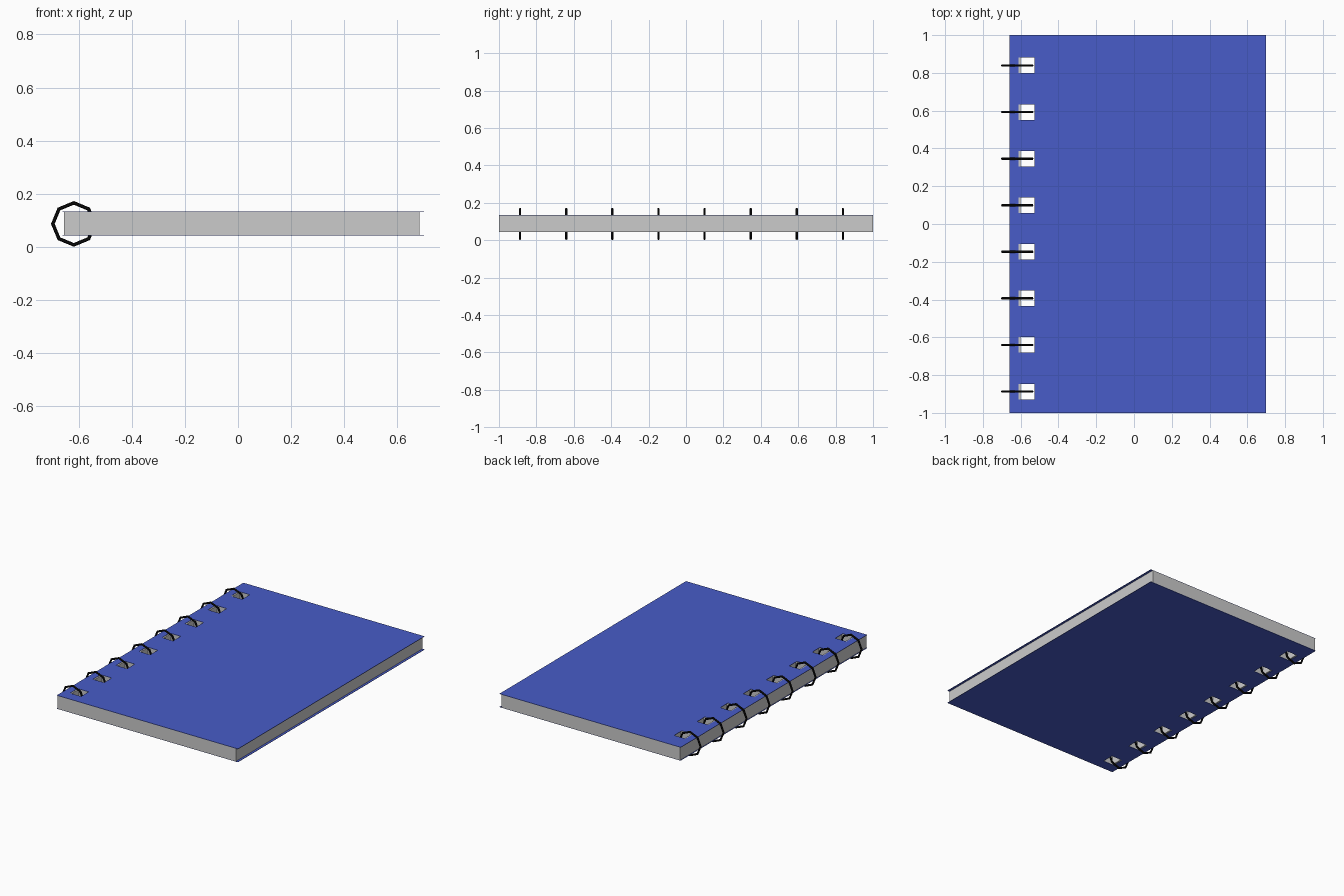
import bpy, bmesh
from math import pi

if "Cube" in bpy.data.objects:
    bpy.data.objects.remove(bpy.data.objects["Cube"])

RINGS = 8
PITCH = 0.2466
Y0 = -0.887            # first ring position
HOLE_HALF = 0.041      # half height of a punched hole


def material(name, rgb):
    m = bpy.data.materials.new(name)
    m.diffuse_color = (*rgb, 1)
    m.use_nodes = True
    m.node_tree.nodes["Principled BSDF"].inputs["Base Color"].default_value = m.diffuse_color
    return m


blue = material("cover_blue", (0.065, 0.107, 0.58))
black = material("wire_black", (0.004, 0.004, 0.004))
ring_y = [Y0 + i * PITCH for i in range(RINGS)]


def punched_slab(name, xs, z0, z1, mat=None):
    """Sheet with a row of square holes; xs = left, hole left, hole right, right."""
    ys = [-1.0]
    for y in ring_y:
        ys += [y - HOLE_HALF, y + HOLE_HALF]
    ys.append(1.0)
    bm = bmesh.new()
    grid = [[bm.verts.new((x, y, z0)) for x in xs] for y in ys]
    for j in range(len(ys) - 1):
        for i in range(3):
            if i == 1 and j % 2 == 1:      # punched hole
                continue
            bm.faces.new((grid[j][i], grid[j][i + 1],
                          grid[j + 1][i + 1], grid[j + 1][i]))
    ext = bmesh.ops.extrude_face_region(bm, geom=bm.faces[:], use_keep_orig=True)
    top = [v for v in ext["geom"] if isinstance(v, bmesh.types.BMVert)]
    bmesh.ops.translate(bm, verts=top, vec=(0, 0, z1 - z0))
    bmesh.ops.recalc_face_normals(bm, faces=bm.faces[:])
    mesh = bpy.data.meshes.new(name)
    bm.to_mesh(mesh)
    bm.free()
    if mat:
        mesh.materials.append(mat)
    ob = bpy.data.objects.new(name, mesh)
    bpy.context.collection.objects.link(ob)
    return ob


# Page block and the two covers that overhang it
cover_x = (-0.66, -0.612, -0.528, 0.70)
page_x = (-0.655, -0.602, -0.519, 0.684)
punched_slab("pages", page_x, 0.045, 0.132)
punched_slab("front_cover", cover_x, 0.132, 0.134, blue)
punched_slab("back_cover", cover_x, 0.043, 0.045, blue)

# Octagonal binding rings
for i, y in enumerate(ring_y):
    bpy.ops.mesh.primitive_torus_add(
        major_segments=8, minor_segments=6, major_radius=0.079,
        minor_radius=0.007, location=(-0.618, y, 0.087), rotation=(pi / 2, 0, 0))
    ring = bpy.context.object
    ring.name = f"binding_ring_{i + 1}"
    ring.data.materials.append(black)
